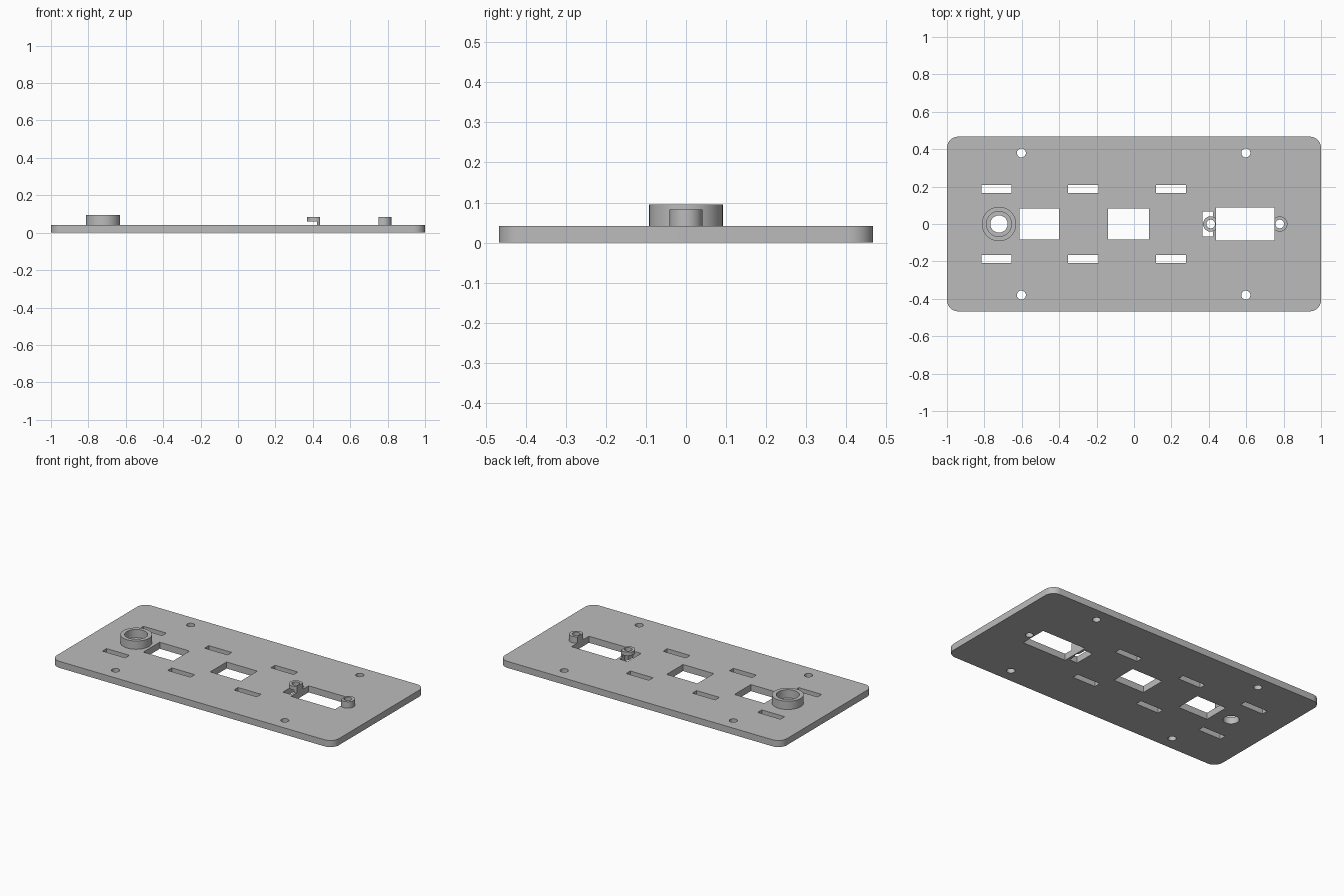
import bpy
import bmesh
from mathutils import Matrix

if "Cube" in bpy.data.objects:
    bpy.data.objects.remove(bpy.data.objects["Cube"])

THICK = 0.042      # panel thickness
HALF_Y = 0.467     # half depth of the panel

grey = bpy.data.materials.new("plain grey")
grey.use_nodes = True
grey.diffuse_color = (0.5, 0.5, 0.5, 1)
grey.node_tree.nodes["Principled BSDF"].inputs["Base Color"].default_value = (0.5, 0.5, 0.5, 1)


def make(name, bm):
    mesh = bpy.data.meshes.new(name)
    bm.to_mesh(mesh)
    bm.free()
    mesh.materials.append(grey)
    obj = bpy.data.objects.new(name, mesh)
    bpy.context.collection.objects.link(obj)
    return obj


def box(name, x0, x1, y0, y1, z0, z1, corner=0):
    bm = bmesh.new()
    bmesh.ops.create_cube(bm, size=1)
    bmesh.ops.scale(bm, vec=(x1 - x0, y1 - y0, z1 - z0), verts=bm.verts)
    bmesh.ops.translate(bm, vec=((x0 + x1) / 2, (y0 + y1) / 2, (z0 + z1) / 2), verts=bm.verts)
    if corner:
        upright = [e for e in bm.edges if abs(e.verts[0].co.z - e.verts[1].co.z) > 0.01]
        bmesh.ops.bevel(bm, geom=upright, offset=corner, segments=10, profile=0.5, affect="EDGES")
    return make(name, bm)


def cylinder(name, x, y, radius, z0, z1):
    bm = bmesh.new()
    bmesh.ops.create_cone(bm, cap_ends=True, segments=48, radius1=radius, radius2=radius,
                          depth=z1 - z0, matrix=Matrix.Translation((x, y, (z0 + z1) / 2)))
    return make(name, bm)


def combine(target, tool, operation):
    mod = target.modifiers.new(operation.lower(), "BOOLEAN")
    mod.operation, mod.object, mod.solver = operation, tool, "EXACT"
    bpy.context.view_layer.objects.active = target
    bpy.ops.object.modifier_apply(modifier=mod.name)
    bpy.data.objects.remove(tool)


# Rounded panel with three raised bosses
panel = box("mounting_panel", -1, 1, -HALF_Y, HALF_Y, 0, THICK, corner=0.06)
combine(panel, cylinder("large_boss", -0.722, 0, 0.092, 0.02, 0.095), "UNION")
for x in (0.41, 0.779):
    combine(panel, cylinder("screw_boss", x, 0, 0.041, 0.02, 0.083), "UNION")

# Stepped hole in the large boss, screw holes in the small ones
cutters = [cylinder("recess", -0.722, 0, 0.067, THICK, 0.2),
           cylinder("shaft_hole", -0.722, 0, 0.046, -0.1, 0.2)]
for x in (0.41, 0.779):
    cutters.append(cylinder("screw_hole", x, 0, 0.023, -0.1, 0.2))

# Rectangular windows, and the relief pocket under one screw boss
for x0, x1, half in ((-0.613, -0.402, 0.083), (-0.139, 0.079, 0.083), (0.439, 0.75, 0.088)):
    cutters.append(box("window", x0, x1, -half, half, -0.1, 0.2))
cutters.append(box("relief_pocket", 0.366, 0.423, -0.068, 0.068, -0.1, 0.06))

# Mirrored rows of slots and mounting holes
for side in (-1, 1):
    for x in (-0.735, -0.272, 0.198):
        y = side * 0.187
        cutters.append(box("slot", x - 0.081, x + 0.081, y - 0.021, y + 0.021, -0.1, 0.2))
    for x in (-0.602, 0.598):
        cutters.append(cylinder("mounting_hole", x, side * 0.38, 0.024, -0.1, 0.2))

for cutter in cutters:
    combine(panel, cutter, "DIFFERENCE")

# Smooth the round walls, keep the edges crisp
for o in bpy.context.selected_objects:
    o.select_set(False)
panel.select_set(True)
bpy.context.view_layer.objects.active = panel
bpy.ops.object.shade_smooth_by_angle()
